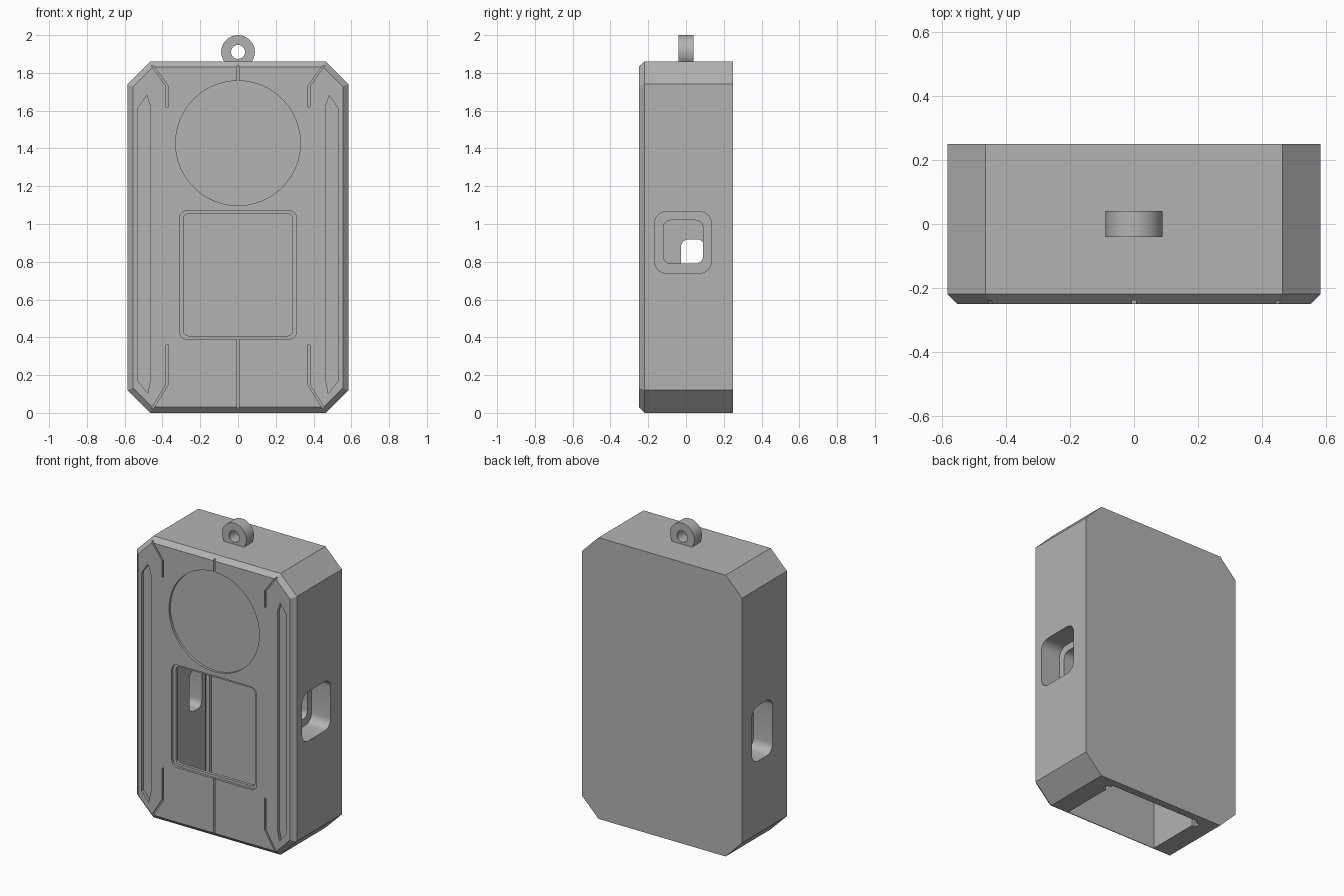
import bpy, bmesh, math
from mathutils import Vector

cube = bpy.data.objects.get("Cube")
if cube:
    bpy.data.objects.remove(cube, do_unlink=True)

grey = bpy.data.materials.new("plain grey")
grey.use_nodes = True
colour = (0.45, 0.45, 0.45, 1)
grey.diffuse_color = colour
grey.node_tree.nodes["Principled BSDF"].inputs["Base Color"].default_value = colour


def loft(name, sections):
    """Solid skinned through matching closed outlines."""
    bm = bmesh.new()
    rings = [[bm.verts.new(p) for p in s] for s in sections]
    n = len(rings[0])
    for a, b in zip(rings, rings[1:]):
        for i in range(n):
            j = (i + 1) % n
            bm.faces.new((a[i], a[j], b[j], b[i]))
    bm.faces.new(rings[0])
    bm.faces.new(rings[-1])
    bmesh.ops.recalc_face_normals(bm, faces=bm.faces)
    mesh = bpy.data.meshes.new(name)
    bm.to_mesh(mesh)
    bm.free()
    mesh.materials.append(grey)
    ob = bpy.data.objects.new(name, mesh)
    bpy.context.collection.objects.link(ob)
    return ob


def prism(name, outline, lo, hi, axis="y"):
    """Outline is (x, z) when extruded along y, (y, z) along x."""
    def place(p, d):
        return Vector((p[0], d, p[1])) if axis == "y" else Vector((d, p[0], p[1]))
    return loft(name, [[place(p, d) for p in outline] for d in (lo, hi)])


def round_rect(x0, x1, z0, z1, r, steps=6):
    pts = []
    corners = ((x1 - r, z1 - r), (x0 + r, z1 - r), (x0 + r, z0 + r), (x1 - r, z0 + r))
    for k, (cx, cz) in enumerate(corners):
        for i in range(steps + 1):
            a = math.radians(90) * (k + i / steps)
            pts.append((cx + r * math.cos(a), cz + r * math.sin(a)))
    return pts


def rect(x0, x1, z0, z1):
    return [(x0, z0), (x1, z0), (x1, z1), (x0, z1)]


def circle(cz, r, n):
    return [(r * math.cos(math.tau * i / n), cz + r * math.sin(math.tau * i / n))
            for i in range(n)]


def octagon(w, z0, z1, c):
    right = [(w - c, z0), (w, z0 + c), (w, z1 - c), (w - c, z1)]
    return right + [(-x, z) for x, z in reversed(right)]


def cut(target, cutter):
    cutter.hide_render = True
    mod = target.modifiers.new("cut", "BOOLEAN")
    mod.operation = "DIFFERENCE"
    mod.solver = "EXACT"
    mod.object = cutter
    bpy.context.view_layer.objects.active = target
    bpy.ops.object.modifier_apply(modifier=mod.name)
    bpy.data.objects.remove(cutter, do_unlink=True)


def smooth(ob):
    bpy.ops.object.select_all(action="DESELECT")
    ob.select_set(True)
    bpy.context.view_layer.objects.active = ob
    bpy.ops.object.shade_smooth_by_angle(angle=math.radians(25))


# Case with cut corners and a bevelled front rim
outer = octagon(0.585, 0, 1.86, 0.12)
inner = octagon(0.555, 0.03, 1.83, 0.102)
FRONT = -0.25
case = loft("case", [[(x, y, z) for x, z in o]
                     for o, y in ((inner, FRONT), (outer, -0.22), (outer, 0.25))])

# Hollow inside, open at the bottom, with rail slots near the back
cut(case, prism("cavity", rect(-0.335, 0.335, -0.1, 1.75), -0.215, 0.2))
for s in (-1, 1):
    cut(case, prism("rail_slot", rect(s * 0.345 - 0.015, s * 0.345 + 0.015, -0.1, 1.7), 0.14, 0.18))

# Front window with a shallow stepped frame, and the round recess above
cut(case, prism("window_step", round_rect(-0.31, 0.31, 0.39, 1.07, 0.04), -0.3, FRONT + 0.015))
cut(case, prism("window", round_rect(-0.288, 0.288, 0.408, 1.054, 0.025), -0.3, -0.1))
cut(case, prism("dial_recess", circle(1.428, 0.33, 96), -0.3, FRONT + 0.016))

# Long side recesses and fine corner grooves, mirrored
strip = [(0.53, 0.168), (0.53, 1.612), (0.483, 1.68), (0.463, 1.62), (0.463, 0.18), (0.478, 0.105)]
upper = [(0.455, 1.84), (0.375, 1.73), (0.375, 1.62)]
lower = [(0.375, 0.36), (0.375, 0.15), (0.455, 0.02)]
for s in (-1, 1):
    cut(case, prism("side_recess", [(s * x, z) for x, z in strip], -0.3, FRONT + 0.02))
    for path in (upper, lower):
        groove = [(s * x - 0.006, z) for x, z in path] + [(s * x + 0.006, z) for x, z in path[::-1]]
        cut(case, prism("corner_groove", groove, -0.3, FRONT + 0.01))

# Centre grooves above the dial and below the window
for z0, z1 in ((1.75, 1.84), (0.02, 0.4)):
    cut(case, prism("centre_groove", rect(-0.006, 0.006, z0, z1), -0.3, FRONT + 0.01))

# Stepped openings in both sides
ports = ((1, (-0.165, 0.133, 0.74, 1.065), (-0.12, 0.09, 0.79, 1.02)),
         (-1, (-0.07, 0.145, 0.60, 0.965), (-0.027, 0.10, 0.645, 0.918)))
for s, wide, narrow in ports:
    cut(case, prism("port_step", round_rect(*wide, 0.06), s * 0.445, s * 0.7, "x"))
    cut(case, prism("port", round_rect(*narrow, 0.04), s * 0.25, s * 0.7, "x"))
smooth(case)

# Hanging ring on top
ring = prism("hanging_ring", circle(1.911, 0.089, 48), -0.04, 0.04)
cut(ring, prism("ring_hole", circle(1.911, 0.037, 32), -0.1, 0.1))
smooth(ring)
